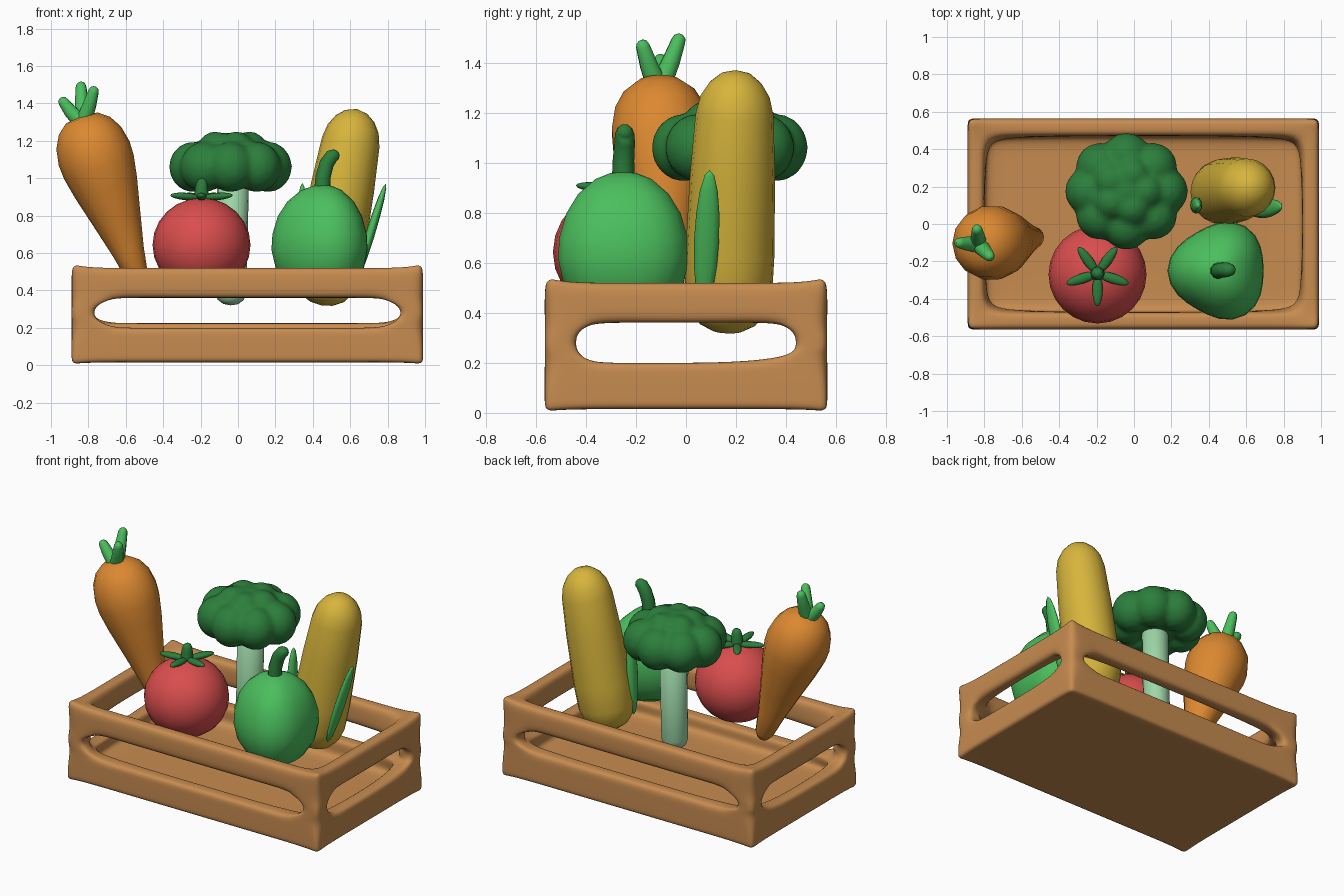
import bpy, bmesh, math
from mathutils import Vector, Matrix

cube = bpy.data.objects.get("Cube")
if cube:
    bpy.data.objects.remove(cube, do_unlink=True)


def material(name, rgb):
    m = bpy.data.materials.new(name)
    m.use_nodes = True
    m.diffuse_color = (*rgb, 1)
    m.node_tree.nodes["Principled BSDF"].inputs["Base Color"].default_value = (*rgb, 1)
    return m


WOOD = material("wood", (0.57, 0.26, 0.08))
ORANGE = material("carrot orange", (0.72, 0.25, 0.03))
RED = material("tomato red", (0.70, 0.075, 0.075))
YELLOW = material("corn yellow", (0.68, 0.46, 0.045))
GREEN = material("bright green", (0.07, 0.52, 0.11))
DARK = material("dark green", (0.025, 0.21, 0.045))
PALE = material("pale green", (0.34, 0.68, 0.39))


def finish(bm, name, mat):
    bmesh.ops.recalc_face_normals(bm, faces=bm.faces)
    for f in bm.faces:
        f.smooth = True
    me = bpy.data.meshes.new(name)
    bm.to_mesh(me)
    bm.free()
    me.materials.append(mat)
    ob = bpy.data.objects.new(name, me)
    bpy.context.collection.objects.link(ob)
    return ob


def frame(direction, side):
    """Rotation whose z follows direction and whose y is close to side."""
    z = Vector(direction).normalized()
    x = Vector(side).cross(z).normalized()
    return Matrix((x, z.cross(x), z)).transposed().to_4x4()


def lathe(name, mat, a, b, profile, sides=20, lobes=0.0):
    """Turned shape from a to b; profile holds (fraction along, radius)."""
    a, b = Vector(a), Vector(b)
    m = Matrix.Translation(a) @ frame(b - a, (0, 1, 0))
    length = (b - a).length
    bm = bmesh.new()
    rings = []
    for t, r in profile:
        n = sides if r > 0 else 1
        ring = []
        for i in range(n):
            ang = math.tau * i / n
            rr = r * (1 + lobes * math.cos(3 * (ang - math.pi)))
            ring.append(bm.verts.new(m @ Vector((rr * math.cos(ang), rr * math.sin(ang), t * length))))
        rings.append(ring)
    for lo, hi in zip(rings, rings[1:]):
        for i in range(sides):
            j = (i + 1) % sides
            quad = [lo[i % len(lo)], lo[j % len(lo)], hi[j % len(hi)], hi[i % len(hi)]]
            bm.faces.new(list(dict.fromkeys(quad)))
    return finish(bm, name, mat)


def ball_profile(r, steps=12):
    return [((1 - math.cos(math.pi * i / steps)) / 2,
             r * math.sin(math.pi * i / steps) if 0 < i < steps else 0)
            for i in range(steps + 1)]


def leaf(name, mat, a, b, side, width, thick):
    """Flattened ellipsoid from a to b."""
    a, b = Vector(a), Vector(b)
    bm = bmesh.new()
    m = Matrix.Translation((a + b) / 2) @ frame(b - a, side)
    m = m @ Matrix.Diagonal((thick / 2, width / 2, (b - a).length / 2, 1))
    bmesh.ops.create_uvsphere(bm, u_segments=12, v_segments=8, radius=1, matrix=m)
    return finish(bm, name, mat)


def stalk(name, mat, points, r0, r1):
    """Tapering tube with a rounded tip."""
    pts = [Vector(p) for p in points]
    n = len(pts) - 1
    radii = [r0 + (r1 - r0) * i / n for i in range(n + 1)]
    tip = (pts[-1] - pts[-2]).normalized() * r1
    end = pts[-1]
    pts[-1] = end - tip
    for along, r in ((0.4, 0.8), (0.1, 0.4), (0.0, 0.02)):
        pts.append(end - tip * along)
        radii.append(r1 * r)
    cu = bpy.data.curves.new(name, 'CURVE')
    cu.dimensions = '3D'
    cu.bevel_depth = 1
    cu.bevel_resolution = 3
    sp = cu.splines.new('POLY')
    sp.points.add(len(pts) - 1)
    for p, co, r in zip(sp.points, pts, radii):
        p.co = (*co, 1)
        p.radius = r
    sp.use_smooth = True
    cu.materials.append(mat)
    ob = bpy.data.objects.new(name, cu)
    bpy.context.collection.objects.link(ob)
    bpy.ops.object.select_all(action='DESELECT')
    bpy.context.view_layer.objects.active = ob
    ob.select_set(True)
    bpy.ops.object.convert(target='MESH')


# Crate: block cage of floor, rails and corner posts, softened by subdivision
xs = [-0.89, -0.80, -0.48, 0.05, 0.58, 0.90, 0.99]
ys = [-0.565, -0.47, -0.2, 0.2, 0.47, 0.565]
zs = [0.015, 0.10, 0.20, 0.25, 0.31, 0.36, 0.52]
NX, NY, NZ = len(xs) - 1, len(ys) - 1, len(zs) - 1


def filled(i, j, k):
    if not (0 <= i < NX and 0 <= j < NY and 0 <= k < NZ):
        return False
    ex, ey = i in (0, NX - 1), j in (0, NY - 1)
    if k == 0:
        return True
    return (ex and ey) if k in (2, 3, 4) else (ex or ey)


def cage_point(i, j, k):
    x, y, z = xs[i], ys[j], zs[k]
    sx = {1: 1, NX - 1: -1}.get(i, 0)
    sy = {1: 1, NY - 1: -1}.get(j, 0)
    ox, oy = i in (0, NX), j in (0, NY)
    if 2 <= k <= 5:  # flare the posts into the rails
        joint = k in (2, 5)
        if oy:
            x += sx * (0.15 if joint else 0.03)
        if ox:
            y += sy * (0.10 if joint else 0.03)
        if sx and sy:
            x += sx * 0.03
            y += sy * 0.03
    if ox and oy:  # raised corners
        z = {0: 0.0, NZ: 0.555}.get(k, z)
    if k == 2 and j >= NY - 1:
        z += 0.025
    return x, y, z


bm = bmesh.new()
verts = {}
for i in range(NX):
    for j in range(NY):
        for k in range(NZ):
            if not filled(i, j, k):
                continue
            for axis in range(3):
                for side in (0, 1):
                    nb = [i, j, k]
                    nb[axis] += 2 * side - 1
                    if filled(*nb):
                        continue
                    quad = []
                    for u, v in ((0, 0), (1, 0), (1, 1), (0, 1)):
                        key = [i, j, k]
                        key[axis] += side
                        key[(axis + 1) % 3] += u
                        key[(axis + 2) % 3] += v
                        key = tuple(key)
                        if key not in verts:
                            verts[key] = bm.verts.new(cage_point(*key))
                        quad.append(verts[key])
                    bm.faces.new(quad)
bmesh.ops.recalc_face_normals(bm, faces=bm.faces)
bm.normal_update()
crease = bm.edges.layers.float.new("crease_edge")
for e in bm.edges:
    if e.calc_face_angle(0) > math.radians(76):
        e[crease] = 0.3
crate = finish(bm, "crate", WOOD)
crate.modifiers.new("soften", 'SUBSURF').levels = 3
crate.modifiers["soften"].render_levels = 3

# Carrot with three leaf stalks
lathe("carrot", ORANGE, (-0.52, -0.07, 0.42), (-0.84, -0.11, 1.335),
      [(0, 0), (0.01, 0.035), (0.05, 0.058), (0.2, 0.085), (0.4, 0.132), (0.58, 0.175),
       (0.7, 0.197), (0.78, 0.2), (0.87, 0.183), (0.94, 0.145), (0.985, 0.09), (1, 0)], 14)
for n, tip in enumerate([(-0.95, -0.10, 1.43), (-0.84, -0.02, 1.515), (-0.765, -0.18, 1.49)]):
    base = Vector((-0.83, -0.11, 1.29))
    mid = base.lerp(Vector(tip), 0.55) + Vector((0, 0, -0.01))
    stalk(f"carrot_leaf_{n + 1}", GREEN, [base, mid, tip], 0.045, 0.029)

# Tomato with star of leaves
lathe("tomato", RED, (-0.195, -0.27, 0.39), (-0.195, -0.27, 0.895), ball_profile(0.262), 24)
top = Vector((-0.195, -0.265, 0.895))
for n in range(5):
    ang = math.radians(-90 + 72 * n)
    d = Vector((math.cos(ang), math.sin(ang), 0.08))
    leaf(f"tomato_leaf_{n + 1}", DARK, top, top + d * 0.175, (-d.y, d.x, 0), 0.055, 0.04)
stalk("tomato_stem", DARK, [top - Vector((0, 0, 0.02)), top + Vector((0, 0, 0.05)),
                            top + Vector((0.005, 0, 0.105))], 0.04, 0.03)

# Bell pepper: three-lobed body and bent stem
lathe("pepper", GREEN, (0.455, -0.25, 0.365), (0.455, -0.25, 0.965),
      [(0, 0), (0.02, 0.09), (0.1, 0.175), (0.25, 0.235), (0.42, 0.257), (0.56, 0.252),
       (0.72, 0.225), (0.85, 0.178), (0.95, 0.11), (0.99, 0.05), (1, 0)], 24, 0.075)
stalk("pepper_stem", DARK, [(0.45, -0.25, 0.93), (0.455, -0.25, 1.01), (0.475, -0.245, 1.08),
                            (0.50, -0.245, 1.115), (0.54, -0.245, 1.135)], 0.045, 0.037)

# Corn cob with two husk leaves
lathe("corn", YELLOW, (0.445, 0.165, 0.32), (0.635, 0.2, 1.37),
      [(0, 0), (0.008, 0.06), (0.035, 0.115), (0.08, 0.152), (0.15, 0.174), (0.3, 0.178),
       (0.6, 0.17), (0.83, 0.156), (0.9, 0.138), (0.95, 0.105), (0.985, 0.06), (1, 0)], 20)
leaf("corn_leaf_left", GREEN, (0.62, 0.07, 0.42), (0.79, 0.095, 0.97), (0, 1, 0), 0.1, 0.05)
leaf("corn_leaf_right", GREEN, (0.32, 0.1, 0.42), (0.345, 0.1, 0.975), (0, 1, 0), 0.09, 0.06)

# Broccoli: stem and a head of merged lobes
lathe("broccoli_stem", PALE, (-0.04, 0.175, 0.32), (-0.025, 0.175, 1.05),
      [(0, 0), (0.01, 0.04), (0.04, 0.07), (0.1, 0.083), (0.9, 0.085), (1, 0)], 16)
bm = bmesh.new()


def lobe(x, y, z, r, h):
    m = Matrix.Translation((x - 0.04, y + 0.175, z)) @ Matrix.Diagonal((r, r, h, 1))
    bmesh.ops.create_uvsphere(bm, u_segments=16, v_segments=10, radius=1, matrix=m)


lobe(0, 0, 1.09, 0.19, 0.155)
for count, ring, z, r, h in ((8, 0.2, 1.06, 0.13, 0.135), (5, 0.1, 1.15, 0.1, 0.1)):
    for n in range(count):
        ang = math.tau * n / count
        lobe(ring * math.cos(ang), ring * math.sin(ang) * 0.92, z, r, h)
head = finish(bm, "broccoli_head", DARK)
merge = head.modifiers.new("merge", 'REMESH')
merge.mode = 'VOXEL'
merge.voxel_size = 0.018
merge.use_smooth_shade = True
relax = head.modifiers.new("relax", 'SMOOTH')
relax.factor = 0.5
relax.iterations = 4
